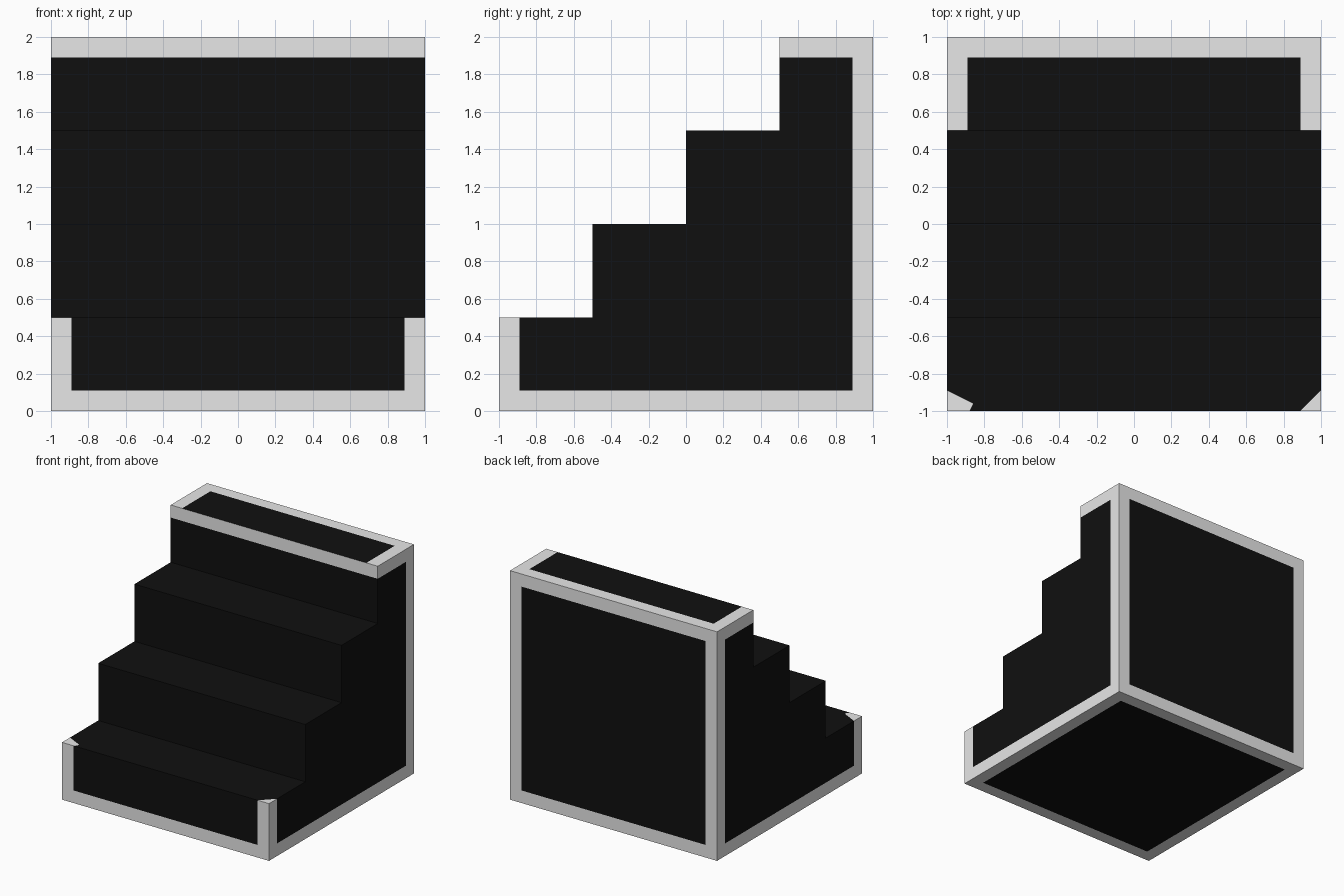
import bpy, bmesh
from mathutils import Vector

if "Cube" in bpy.data.objects:
    bpy.data.objects.remove(bpy.data.objects["Cube"])

STEP, B = 0.5, 0.89          # step size, inner edge of the painted border


def material(name, v):
    m = bpy.data.materials.new(name)
    m.diffuse_color = (v, v, v, 1)
    m.use_nodes = True
    m.node_tree.nodes["Principled BSDF"].inputs["Base Color"].default_value = m.diffuse_color
    return m


bm = bmesh.new()


def quad(*pts):
    bm.faces.new([bm.verts.new(p) for p in pts])


# Solid four-step block: treads, risers, bottom, back and side cells
for i in range(4):
    y0, y1, h = -1 + i * STEP, -1 + (i + 1) * STEP, (i + 1) * STEP
    quad((-1, y0, h), (1, y0, h), (1, y1, h), (-1, y1, h))
    quad((-1, y0, h - STEP), (1, y0, h - STEP), (1, y0, h), (-1, y0, h))
    quad((-1, y1, 0), (1, y1, 0), (1, y0, 0), (-1, y0, 0))
    quad((1, 1, h - STEP), (-1, 1, h - STEP), (-1, 1, h), (1, 1, h))
    for j in range(i + 1):
        z0, z1 = j * STEP, (j + 1) * STEP
        for x in (-1, 1):
            quad((x, y0, z0), (x, y1, z0), (x, y1, z1), (x, y0, z1))
bmesh.ops.remove_doubles(bm, verts=bm.verts, dist=1e-4)
bmesh.ops.recalc_face_normals(bm, faces=bm.faces)


def cut(co, no, faces=None):
    faces = list(bm.faces) if faces is None else faces
    edges = {e for f in faces for e in f.edges}
    verts = {v for f in faces for v in f.verts}
    bmesh.ops.bisect_plane(bm, geom=list(verts) + list(edges) + faces,
                           plane_co=co, plane_no=no, dist=1e-5)


# Border cut lines on every side
for co, no in (((B, 0, 0), (1, 0, 0)), ((-B, 0, 0), (1, 0, 0)),
               ((0, B, 0), (0, 1, 0)), ((0, -B, 0), (0, 1, 0)),
               ((0, 0, 0.11), (0, 0, 1)), ((0, 0, 1.89), (0, 0, 1))):
    cut(co, no)


def on_low_tread(f):
    c = f.calc_center_median()
    return f.normal.z > 0.9 and c.z < 0.6 and c.y < -B


# Slanted corner chips on the lowest tread
bm.normal_update()
chips = [(Vector((1, -0.89, 0.5)), Vector((1, -1, 0))),
         (Vector((-1, -0.89, 0.5)), Vector((-1, -2, 0))),
         (Vector((-0.86, -0.96, 0.5)), Vector((-2, 1, 0)))]
for co, no in chips:
    side = 1 if co.x > 0 else -1
    cut(co, no, [f for f in bm.faces if on_low_tread(f)
                 and f.calc_center_median().x * side > -0.1])
bm.normal_update()


def is_border(f):
    c, n = f.calc_center_median(), f.normal
    ex, ey, low, high = abs(c.x) > B, abs(c.y) > B, c.z < 0.11, c.z > 1.89
    if abs(n.x) > 0.9:
        return ey or low or high
    if n.y > 0.9:
        return ex or low or high
    if n.y < -0.9:
        return high or low or (c.y < -0.99 and ex)
    if n.z < -0.9:
        return ex or ey
    if c.z > 1.9:
        return ex or ey
    if on_low_tread(f):
        inside = [(c - co).dot(no) > 0 for co, no in chips]
        return inside[0] if c.x > 0 else (c - chips[1][0]).dot(chips[1][1]) > 0 \
            and c.x < -0.86
    return False


for f in bm.faces:
    f.material_index = int(is_border(f))

mesh = bpy.data.meshes.new("stair_block")
bm.to_mesh(mesh)
bm.free()
mesh.materials.append(material("black", 0.005))
mesh.materials.append(material("light grey", 0.8))
bpy.context.collection.objects.link(bpy.data.objects.new("stair_block", mesh))
